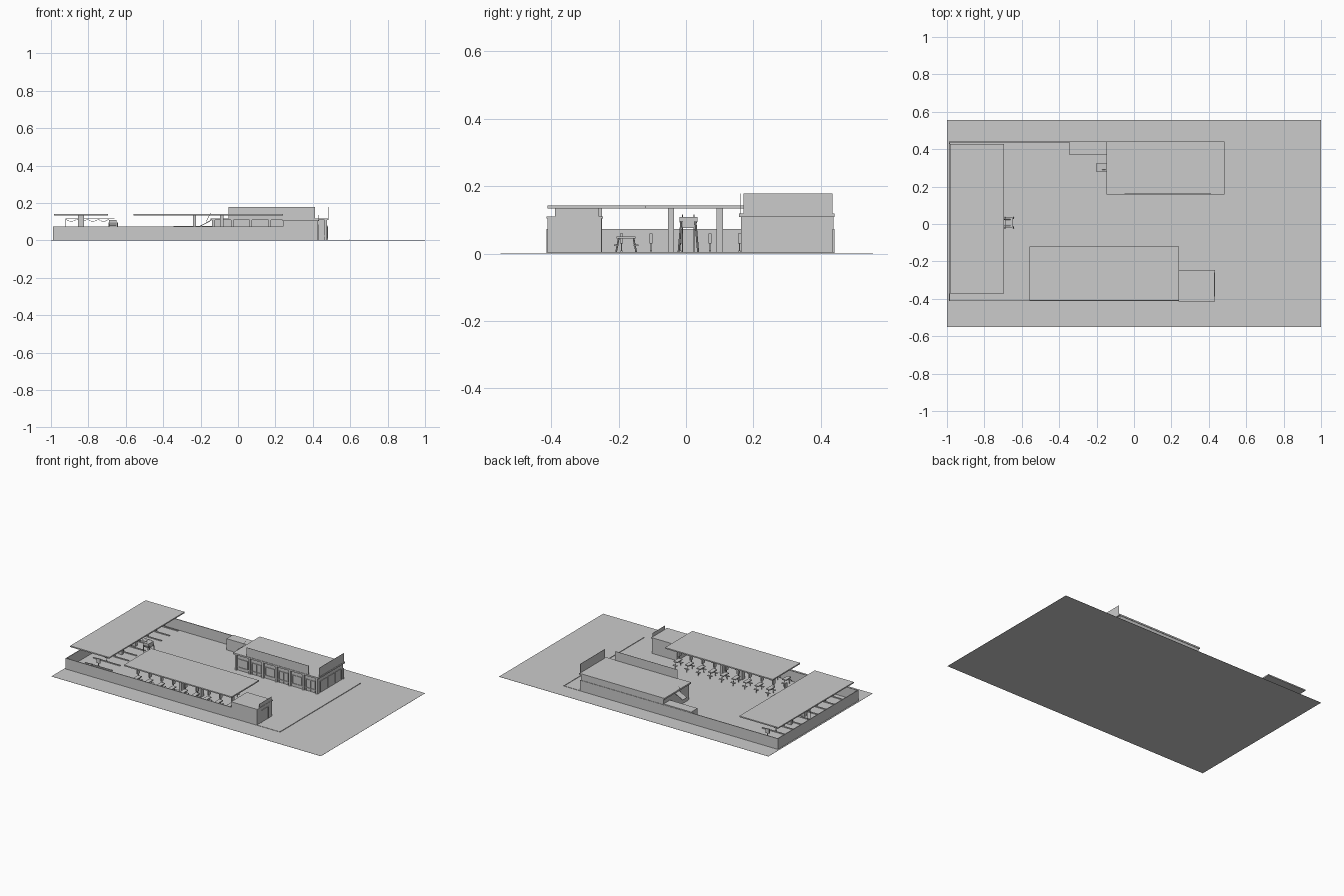
import bpy, bmesh, math
from mathutils import Vector


def add_boxes(name, boxes):
    """One object made of boxes given as (x0, x1, y0, y1, z0, z1)."""
    bm = bmesh.new()
    for x0, x1, y0, y1, z0, z1 in boxes:
        r = bmesh.ops.create_cube(bm, size=1)
        for v in r["verts"]:
            v.co = ((x0 + x1) / 2 + v.co.x * (x1 - x0),
                    (y0 + y1) / 2 + v.co.y * (y1 - y0),
                    (z0 + z1) / 2 + v.co.z * (z1 - z0))
    me = bpy.data.meshes.new(name)
    bm.to_mesh(me)
    bm.free()
    ob = bpy.data.objects.new(name, me)
    bpy.context.collection.objects.link(ob)
    return ob


def tube(name, pts, r=0.0015):
    cu = bpy.data.curves.new(name, "CURVE")
    cu.dimensions = "3D"
    cu.bevel_depth = r
    cu.bevel_resolution = 0
    cu.use_fill_caps = True
    sp = cu.splines.new("POLY")
    sp.points.add(len(pts) - 1)
    for p, c in zip(sp.points, pts):
        p.co = (*c, 1)
    ob = bpy.data.objects.new(name, cu)
    bpy.context.collection.objects.link(ob)
    return ob


def prism(name, profile, x0, x1):
    """Extrude a (y, z) profile along x."""
    bm = bmesh.new()
    f = bm.faces.new([bm.verts.new((x0, y, z)) for y, z in profile])
    r = bmesh.ops.extrude_face_region(bm, geom=[f])
    for v in r["geom"]:
        if isinstance(v, bmesh.types.BMVert):
            v.co.x = x1
    bmesh.ops.recalc_face_normals(bm, faces=bm.faces)
    me = bpy.data.meshes.new(name)
    bm.to_mesh(me)
    bm.free()
    ob = bpy.data.objects.new(name, me)
    bpy.context.collection.objects.link(ob)
    return ob


# Ground and paved lot
add_boxes("ground", [(-1, 1, -0.55, 0.555, 0, 0.001)])
add_boxes("paved_lot", [(-0.99, 0.6, -0.41, 0.44, 0.001, 0.003)])
add_boxes("lot_kerb", [(0.595, 0.6, -0.41, 0.44, 0.001, 0.005)])

# Perimeter walls
add_boxes("perimeter_wall", [(-0.99, 0.24, -0.413, -0.408, 0, 0.073),
                             (-0.99, 0.48, 0.435, 0.44, 0, 0.073),
                             (-0.99, -0.985, -0.413, 0.44, 0, 0.073)])

# Main building: body, roof, thin parapet signs
add_boxes("main_building", [(-0.14, 0.475, 0.172, 0.437, 0, 0.108)])
add_boxes("main_roof", [(-0.147, 0.485, 0.157, 0.44, 0.108, 0.118)])
add_boxes("front_parapet_panel", [(-0.05, 0.412, 0.160, 0.162, 0.118, 0.178)])
add_boxes("side_parapet_panel", [(0.481, 0.483, 0.17, 0.434, 0.118, 0.178)])

# Front pilasters, windows and doors
pil = [-0.138 + i * 0.1 for i in range(7)]
add_boxes("front_pilasters", [(x, x + 0.014, 0.163, 0.173, 0, 0.108) for x in pil])
add_boxes("front_sills", [(x + 0.014, x + 0.1, 0.168, 0.173, 0.02, 0.025) for x in pil[:-1]])


def frame(x0, x1, z0, z1, t=0.004):
    a, b = 0.168, 0.173
    return [(x0, x1, a, b, z1 - t, z1), (x0, x0 + t, a, b, z0, z1),
            (x1 - t, x1, a, b, z0, z1)]


frames = []
for i, x in enumerate(pil[:-1]):
    frames += frame(x + 0.022, x + 0.092, 0.004 if i % 2 else 0.025, 0.08)
    if i % 2:
        frames.append((x + 0.056, x + 0.058, 0.168, 0.173, 0.004, 0.08))
add_boxes("front_window_frames", frames)
side = []
for y in (0.19, 0.27, 0.35):
    side += [(0.474, 0.478, y, y + 0.065, 0.076, 0.08),
             (0.474, 0.478, y, y + 0.003, 0.01, 0.08),
             (0.474, 0.478, y + 0.062, y + 0.065, 0.01, 0.08)]
add_boxes("side_window_frames", side)

# Low service enclosure and side awning
add_boxes("service_enclosure", [(-0.345, -0.14, 0.37, 0.437, 0, 0.078)])
aw = add_boxes("side_awning", [(-0.034, 0.034, -0.022, 0.022, -0.002, 0.002)])
aw.location = (-0.172, 0.302, 0.092)
aw.rotation_euler.y = -math.radians(28)
tube("awning_mast", [(-0.17, 0.29, 0.1), (-0.148, 0.29, 0.145)], 0.0012)

# Small building beside the middle canopy
add_boxes("small_building", [(0.24, 0.428, -0.41, -0.25, 0, 0.104)])
add_boxes("small_building_roof", [(0.238, 0.432, -0.414, -0.246, 0.104, 0.11)])
add_boxes("small_building_sign", [(0.428, 0.430, -0.388, -0.258, 0.11, 0.135)])
add_boxes("small_building_door_frame", [(0.427, 0.431, -0.37, -0.29, 0.08, 0.084),
                                        (0.427, 0.431, -0.37, -0.366, 0, 0.084),
                                        (0.427, 0.431, -0.294, -0.29, 0, 0.084)])

# Canopies on paired columns; the left one is turned a quarter
for name, cx, cy, rot in (("middle_canopy", -0.16, -0.265, 0), ("left_canopy", -0.84, 0.0275, 1)):
    parts = [(-0.4, 0.4, -0.145, 0.145, 0.134, 0.142)]
    parts += [(s * 0.0725 - 0.009, s * 0.0725 + 0.009, -0.016, 0.016, 0, 0.134) for s in (-1, 1)]
    ob = add_boxes(name, parts)
    ob.location = (cx, cy, 0)
    ob.rotation_euler.z = rot * math.pi / 2

# Twin tables between the stalls of the middle canopy
for i in range(9):
    x = -0.16 + (i - 4) * 0.086
    for s in (-1, 1):
        c = -0.2625 + s * 0.085
        add_boxes("stall_table", [(x - 0.014, x + 0.014, c - 0.028, c + 0.028, 0.044, 0.05),
                                  (x - 0.016, x + 0.016, c - 0.036, c - 0.022, 0.023, 0.026),
                                  (x - 0.016, x + 0.016, c + 0.022, c + 0.036, 0.023, 0.026)])
        for k in (-1, 1):
            tube("table_leg", [(x, c + k * 0.03, 0.003), (x, c + k * 0.022, 0.045)], 0.0025)

# Stall posts with small boards: a row under each canopy
for i in range(10):
    d = (i - 4.5) * 0.0875
    y, x = 0.0275 + d, -0.16 + d
    add_boxes("left_stall_post", [(-0.842, -0.838, y - 0.002, y + 0.002, 0, 0.06),
                                  (-0.853, -0.827, y - 0.004, y + 0.004, 0.03, 0.06),
                                  (-0.94, -0.74, y - 0.003, y + 0.003, 0.003, 0.009)])
    add_boxes("middle_stall_post", [(x - 0.002, x + 0.002, -0.267, -0.263, 0, 0.06),
                                    (x - 0.004, x + 0.004, -0.278, -0.252, 0.03, 0.06)])

# Tall frame reaching out from under the left canopy
prism("frame_head", [(-0.02, 0.108), (0.034, 0.108), (0.034, 0.095), (0.024, 0.076),
                     (-0.01, 0.076), (-0.02, 0.095)], -0.69, -0.65)
for x in (-0.69, -0.645):
    for y0, y1 in ((-0.022, -0.014), (0.036, 0.028)):
        tube("frame_leg", [(x, y0, 0.003), (x, y1, 0.095)], 0.003)
for y in (-0.01, 0.024):
    tube("frame_rail", [(-0.92, y, 0.003), (-0.92, y, 0.115), (-0.66, y, 0.115)], 0.0015)
    tube("hanging_cable", [(-0.92 + 0.0115 * i, y, 0.113 - 0.012 * abs(math.sin(i * math.pi / 5)))
                           for i in range(21)], 0.001)
